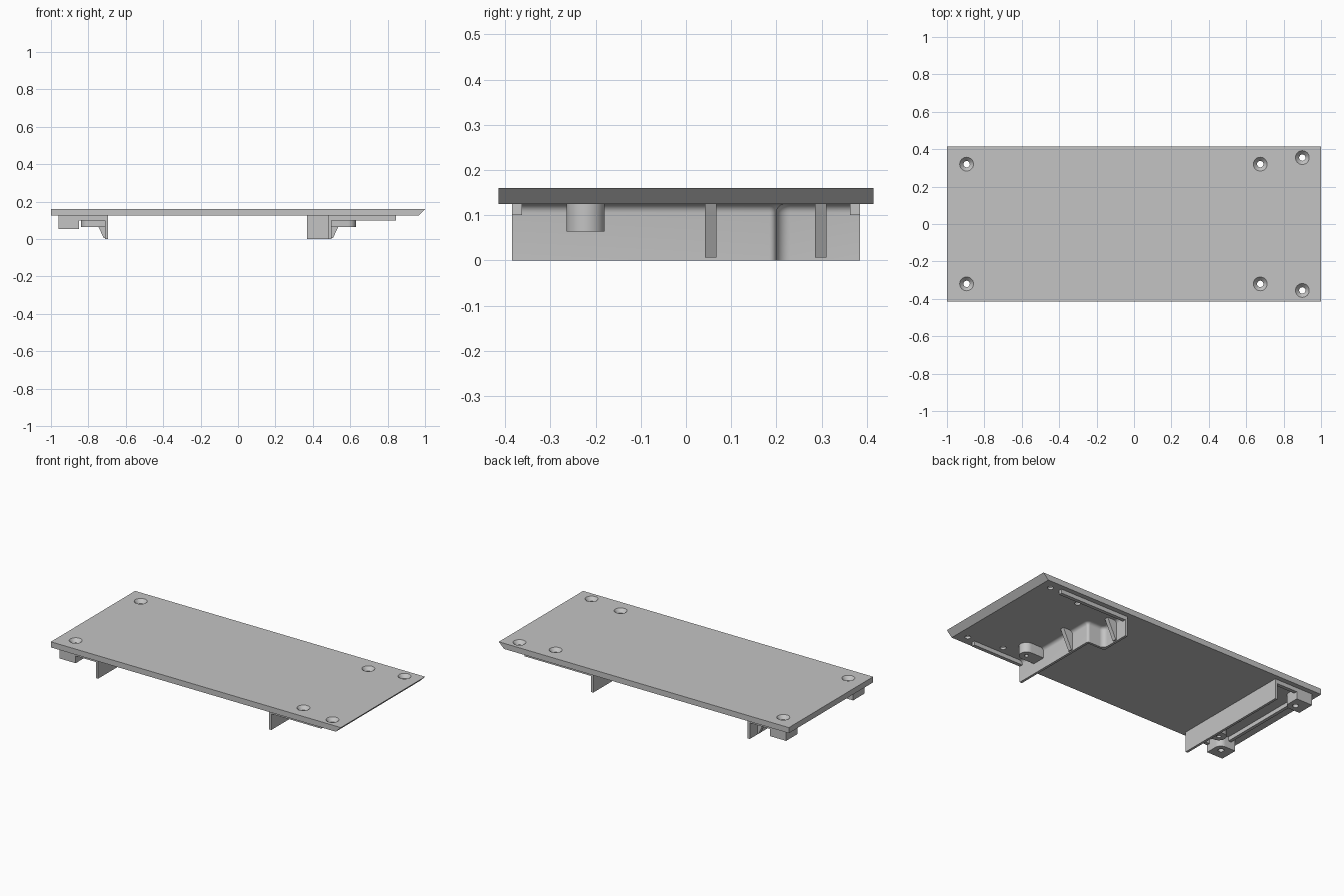
import bpy, bmesh, math

if "Cube" in bpy.data.objects:
    bpy.data.objects.remove(bpy.data.objects["Cube"])

grey = bpy.data.materials.new("plain_grey")
grey.diffuse_color = (0.55, 0.55, 0.55, 1)
grey.use_nodes = True
grey.node_tree.nodes["Principled BSDF"].inputs["Base Color"].default_value = grey.diffuse_color
TOP, UNDER, SINK = 0.16, 0.125, 0.128   # plate top, plate underside, part tops inside the plate


def loft(name, rings, smooth=False):
    """Join rings of equal length with side faces and cap both ends."""
    bm = bmesh.new()
    loops = [[bm.verts.new(p) for p in ring] for ring in rings]
    n = len(loops[0])
    for a, b in zip(loops, loops[1:]):
        for i in range(n):
            j = (i + 1) % n
            bm.faces.new((a[i], a[j], b[j], b[i]))
    bm.faces.new(loops[0][::-1])
    bm.faces.new(loops[-1])
    bmesh.ops.recalc_face_normals(bm, faces=bm.faces)
    me = bpy.data.meshes.new(name)
    bm.to_mesh(me)
    bm.free()
    ob = bpy.data.objects.new(name, me)
    bpy.context.collection.objects.link(ob)
    me.materials.append(grey)
    if smooth:
        shade(ob)
    return ob


def select(ob):
    bpy.ops.object.select_all(action='DESELECT')
    ob.select_set(True)
    bpy.context.view_layer.objects.active = ob


def shade(ob):
    select(ob)
    bpy.ops.object.shade_smooth_by_angle(angle=math.radians(35))


def prism_z(name, pts, lo, hi, smooth=False):
    return loft(name, [[(x, y, z) for x, y in pts] for z in (lo, hi)], smooth)


def prism_y(name, pts, lo, hi, smooth=False):
    return loft(name, [[(x, y, z) for x, z in pts] for y in (lo, hi)], smooth)


def box(name, x0, x1, y0, y1, z0, z1):
    return prism_z(name, [(x0, y0), (x1, y0), (x1, y1), (x0, y1)], z0, z1)


def arc(cx, cy, r, a0, a1, n=8):
    return [(cx + r * math.cos(math.radians(a0 + (a1 - a0) * i / n)),
             cy + r * math.sin(math.radians(a0 + (a1 - a0) * i / n))) for i in range(n + 1)]


def drill(ob, x, y, profile):
    """Cut a round hole whose radius follows (radius, z) pairs."""
    cutter = loft("cutter", [[(px, py, z) for px, py in arc(x, y, r, 0, 360, 32)[:-1]]
                             for r, z in profile])
    mod = ob.modifiers.new("hole", 'BOOLEAN')
    mod.operation, mod.solver, mod.object = 'DIFFERENCE', 'EXACT', cutter
    select(ob)
    bpy.ops.object.modifier_apply(modifier=mod.name)
    bpy.data.objects.remove(cutter)


# Cover plate with one undercut end and countersunk screw holes
plate = prism_y("cover_plate", [(-1, UNDER), (0.965, UNDER), (1, TOP), (-1, TOP)], -0.415, 0.415)
for x, y in ((-0.895, 0.32), (0.675, 0.32), (0.9, 0.355)):
    for s in (1, -1):
        drill(plate, x, s * y, [(0.017, 0.1), (0.017, 0.138), (0.037, TOP), (0.037, 0.17)])
shade(plate)

# Concave fillet where a wall meets the plate: (height, extra thickness)
R = 0.02
fillet = [(0.0, 0.0)] + [(UNDER - R + R * math.sin(t), R - R * math.cos(t))
                         for t in (math.pi / 2 * i / 6 for i in range(7))]


# Stepped wall with rounded corners
def step_outline(d):
    return ([(0.5 + d, -0.385)] + arc(0.485, 0.185, 0.015 + d, 0, 90)
            + arc(0.385 + 0.03, 0.2 + 0.03, 0.03 - d, 270, 180)
            + [(0.385 + d, 0.385), (0.37, 0.385), (0.37, 0.185), (0.485, 0.185), (0.485, -0.385)])


loft("stepped_wall", [[(x, y, z) for x, y in step_outline(d)] for z, d in fillet], True)

# Straight wall at the other end
prism_y("straight_wall", [(-0.71 - d, z) for z, d in fillet] + [(-0.695, UNDER), (-0.695, 0)],
        -0.385, 0.385, True)

# Triangular ribs bracing the walls
for wall, side, y in ((0.498, 1, 0.055), (0.383, 1, 0.298), (-0.708, -1, 0.055), (-0.708, -1, 0.298)):
    prism_y("wall_rib", [(wall, 0.006), (wall + side * 0.01, 0.006),
                         (wall + side * 0.068, SINK), (wall, SINK)], y - 0.0125, y + 0.0125)

# Round-ended screw bosses against the walls, with blind holes
for wall, side in ((0.495, 1), (-0.705, -1)):
    cx = wall + side * 0.0925
    pts = [(wall, -0.265)] + [(cx + side * x, y) for x, y in arc(0, -0.2225, 0.0425, -90, 90, 16)]
    boss = prism_z("screw_boss", pts + [(wall, -0.18)], 0.064, SINK)
    drill(boss, cx, -0.2225, [(0.012, 0.05), (0.012, 0.12)])
    shade(boss)

for s in (1, -1):
    # Corner posts with a rounded inner corner and a through hole
    pts = [(-0.96, 0.385), (-0.96, 0.275)] + arc(-0.89, 0.315, 0.04, 270, 360) + [(-0.85, 0.385)]
    post = prism_z("corner_post", [(x, s * y) for x, y in pts], 0.055, SINK)
    drill(post, -0.895, s * 0.32, [(0.017, 0.0), (0.017, 0.2)])
    shade(post)
    # Locating rails along the long sides
    y0, y1 = sorted((s * 0.363, s * 0.385))
    box("side_rail", 0.375 if s > 0 else 0.49, 0.845, y0, y1, 0.1, SINK)
    box("short_side_rail", -0.855, -0.7, y0, y1, 0.1, SINK)

# Locating rail between the corner posts
box("end_rail", -0.93, -0.91, -0.28, 0.28, 0.1, SINK)
